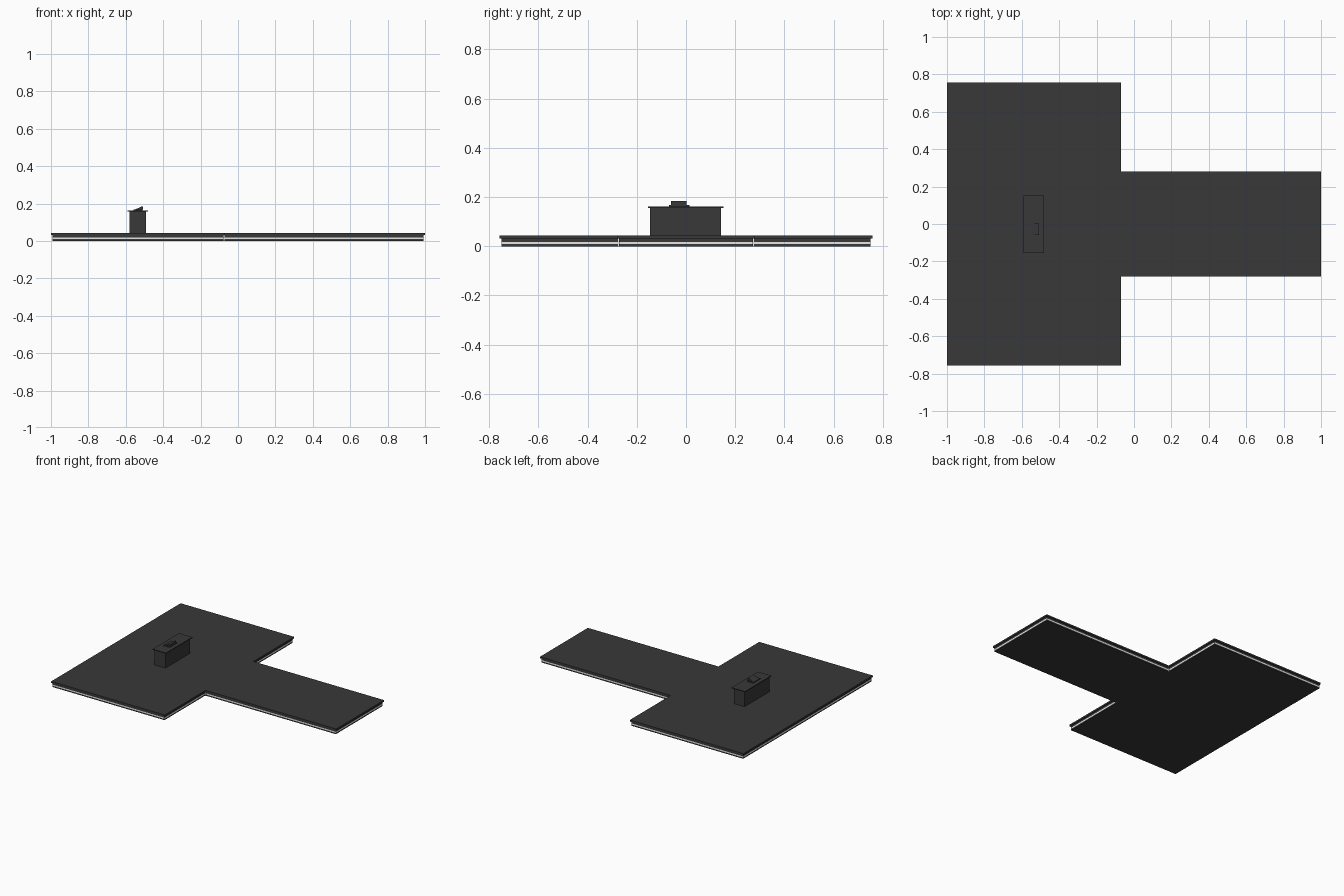
import bpy, bmesh

if "Cube" in bpy.data.objects:
    bpy.data.objects.remove(bpy.data.objects["Cube"])

def material(name, c):
    m = bpy.data.materials.new(name)
    m.diffuse_color = (c, c, c, 1)
    m.use_nodes = True
    m.node_tree.nodes["Principled BSDF"].inputs["Base Color"].default_value = m.diffuse_color
    return m

dark = material("charcoal", 0.04)
white = material("light_white", 0.95)

def prism(name, pts, lo, hi, mat, axis="z"):
    """Extrude a closed outline along z, or an xz outline along y."""
    place = (lambda p, h: (p[0], p[1], h)) if axis == "z" else (lambda p, h: (p[0], h, p[1]))
    bm = bmesh.new()
    f = bm.faces.new([bm.verts.new(place(p, lo)) for p in pts])
    r = bmesh.ops.extrude_face_region(bm, geom=[f])
    top = [v for v in r["geom"] if isinstance(v, bmesh.types.BMVert)]
    d = (0, 0, hi - lo) if axis == "z" else (0, hi - lo, 0)
    bmesh.ops.translate(bm, verts=top, vec=d)
    bmesh.ops.recalc_face_normals(bm, faces=bm.faces)
    me = bpy.data.meshes.new(name)
    bm.to_mesh(me)
    bm.free()
    me.materials.append(mat)
    ob = bpy.data.objects.new(name, me)
    bpy.context.collection.objects.link(ob)
    return ob

def box(name, x0, x1, y0, y1, z0, z1, mat):
    return prism(name, [(x0, y0), (x1, y0), (x1, y1), (x0, y1)], z0, z1, mat)

def tee(i):
    """T-shaped stage outline, inset by i."""
    a, b, c = 0.757 - i, 0.28 - i, -0.07 - i
    return [(-1 + i, -a), (c, -a), (c, -b), (1 - i, -b),
            (1 - i, b), (c, b), (c, a), (-1 + i, a)]

# stage: plinth, light strip, riser and overhanging deck
prism("stage_plinth", tee(0.007), 0, 0.009, dark)
prism("stage_light_strip", tee(0.007), 0.009, 0.018, white)
prism("stage_riser", tee(0.007), 0.018, 0.031, dark)
prism("stage_deck", tee(0), 0.031, 0.043, dark)

# thin upright lights in the inner corners
for s in (-1, 1):
    box("corner_light", -0.077, -0.071, s * 0.273 - 0.003, s * 0.273 + 0.003, 0, 0.031, white)

# lectern
box("lectern_body", -0.58, -0.492, -0.146, 0.143, 0.043, 0.156, dark)
box("lectern_top", -0.59, -0.481, -0.155, 0.152, 0.156, 0.162, dark)

# sloped reading stand
box("stand_base", -0.56, -0.51, -0.07, 0.014, 0.162, 0.168, dark)
prism("stand_wedge", [(-0.55, 0.168), (-0.508, 0.168), (-0.508, 0.184), (-0.516, 0.184)],
      -0.06, 0.003, dark, "y")
